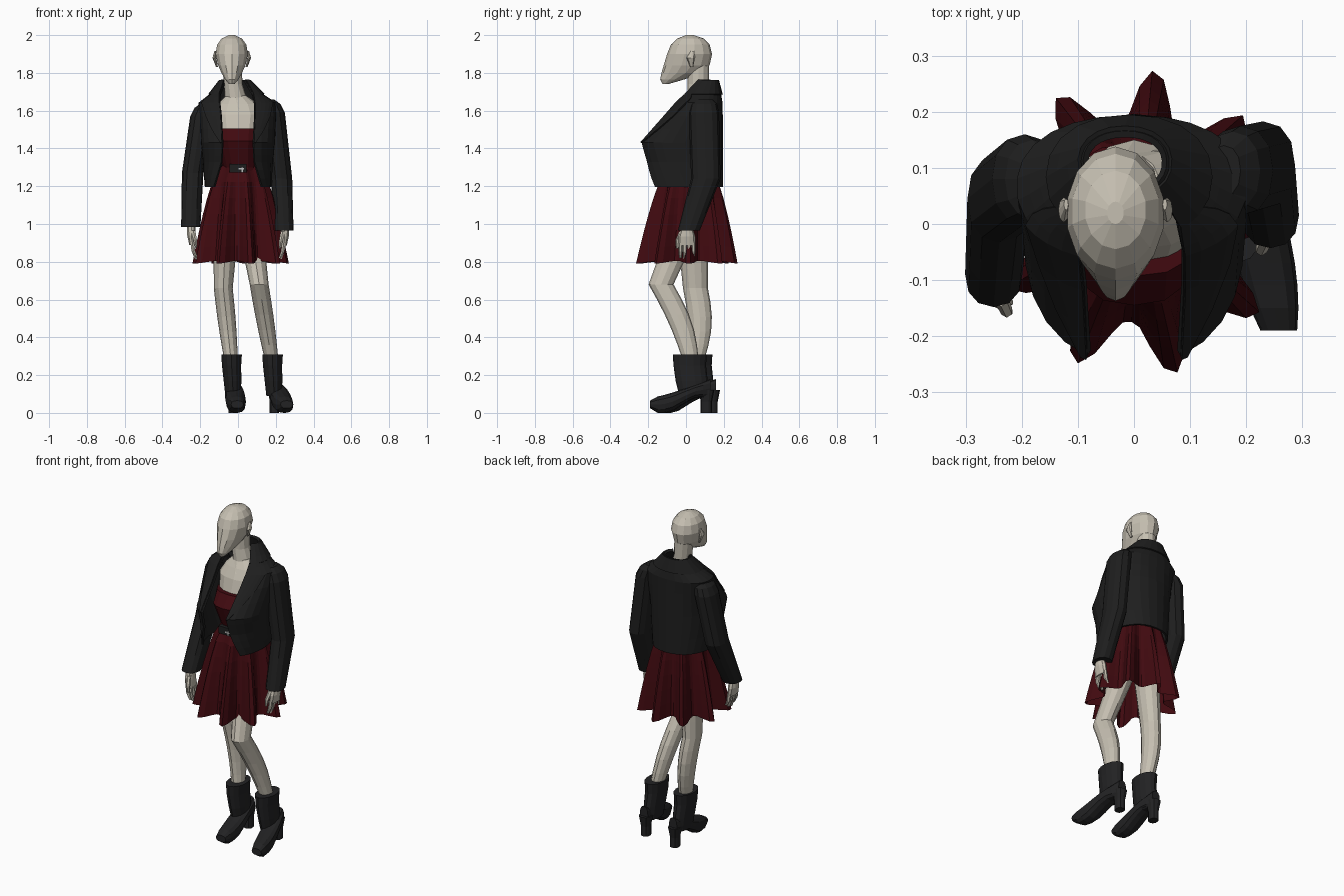
import bpy, bmesh, math
from mathutils import Vector

if "Cube" in bpy.data.objects:
    bpy.data.objects.remove(bpy.data.objects["Cube"])


def material(name, red, green, blue):
    mat = bpy.data.materials.new(name)
    mat.use_nodes = True
    colour = (red, green, blue, 1)
    mat.diffuse_color = colour
    mat.node_tree.nodes["Principled BSDF"].inputs["Base Color"].default_value = colour
    return mat


SKIN = material("pale skin", .56, .52, .44)
CLOTH = material("black cloth", .013, .013, .013)
LEATHER = material("black leather", .016, .016, .017)
RED = material("dark red cloth", .052, .003, .005)
METAL = material("pale metal", .5, .5, .5)


def surface(name, rows, mat, closed=True, caps=True, thickness=0):
    """Bridge equally long rows of points into one surface."""
    bm = bmesh.new()
    verts = [[bm.verts.new(point) for point in row] for row in rows]
    count = len(verts[0])
    for lower, upper in zip(verts, verts[1:]):
        for i in range(count if closed else count - 1):
            j = (i + 1) % count
            bm.faces.new((lower[i], lower[j], upper[j], upper[i]))
    if caps and closed:
        bm.faces.new(verts[0])
        bm.faces.new(verts[-1])
    bmesh.ops.recalc_face_normals(bm, faces=bm.faces)
    mesh = bpy.data.meshes.new(name)
    bm.to_mesh(mesh)
    bm.free()
    mesh.materials.append(mat)
    ob = bpy.data.objects.new(name, mesh)
    bpy.context.collection.objects.link(ob)
    if thickness:
        solid = ob.modifiers.new("thickness", "SOLIDIFY")
        solid.thickness = thickness
        solid.offset = 0


def power(value, exponent):
    return math.copysign(abs(value) ** exponent, value)


def ring(x, y, z, width, depth, count=12, exponent=1):
    angles = [math.tau * i / count for i in range(count)]
    return [(x + width * power(math.sin(a), exponent),
             y - depth * power(math.cos(a), exponent), z) for a in angles]


def loft(name, sections, mat, count=12, exponent=1):
    surface(name, [ring(*section, count, exponent) for section in sections], mat)


def blend(keys, steps):
    """Sections evenly spaced between key sections."""
    keys = [Vector(key) for key in keys]
    sections = [a.lerp(b, i / steps) for a, b in zip(keys, keys[1:]) for i in range(steps)]
    return sections + [keys[-1]]


def block(name, centre, size, mat):
    bpy.ops.mesh.primitive_cube_add(size=1, location=centre)
    ob = bpy.context.object
    ob.name = name
    ob.scale = size
    ob.data.materials.append(mat)


# Head: height, front, back and half width from chin to crown
HEAD_X = -.033
profile = [(1.742, -.125, -.09, .016), (1.765, -.137, -.01, .036), (1.8, -.13, .08, .056),
           (1.84, -.118, .125, .074), (1.9, -.1, .138, .088), (1.95, -.08, .125, .079),
           (1.982, -.045, .095, .055), (2, 0, .04, .015)]
loft("head", [(HEAD_X, (front + back) / 2, z, width, (back - front) / 2)
              for z, front, back, width in profile], SKIN, 14)
for side, label in ((-1, "right"), (1, "left")):
    x = HEAD_X + side * .088
    loft(label + "_ear", [(x - side * .01, .03, 1.83, .005, .008), (x + side * .004, .025, 1.88, .01, .022),
                          (x, .035, 1.915, .004, .01)], SKIN, 8)

# Neck and chest
loft("neck", [(0, .06, 1.61, .09, .09), (-.012, .068, 1.67, .058, .062), (-.025, .065, 1.74, .049, .056),
              (HEAD_X, .065, 1.85, .052, .058)], SKIN)
loft("chest", [(0, .03, 1.46, .12, .11), (0, .045, 1.58, .14, .09), (0, .06, 1.635, .11, .075),
               (-.01, .07, 1.68, .055, .055)], SKIN, 14, .9)

# Dress: bodice and pleated skirt
loft("bodice", [(.01, .02, 1.2, .1, .13), (.01, .015, 1.3, .09, .115), (0, 0, 1.44, .118, .145),
                (0, .025, 1.505, .126, .118)], RED, 16, .8)
FOLDS, STEPS, LEVELS = 9, 72, 6
rows = []
for level in range(LEVELS + 1):
    t = level / LEVELS
    row = []
    for i in range(STEPS):
        angle = math.tau * i / STEPS
        fold = (.5 + .5 * math.cos(FOLDS * (angle - math.radians(84)))) ** 1.5
        radius = .105 + .07 * math.sqrt(t) + .1 * fold * t ** .75
        row.append((.01 + .95 * radius * math.cos(angle), .015 * (1 - t) + radius * math.sin(angle),
                    1.31 - .52 * t + .015 * (1 - fold) * t ** 3))
    rows.append(row)
surface("skirt", rows, RED, caps=False)

# Belt buckle
block("buckle_plate", (0, -.108, 1.295), (.09, .03, .045), CLOTH)
block("buckle_bar", (.018, -.125, 1.293), (.03, .008, .008), METAL)
block("buckle_pin", (.022, -.125, 1.286), (.008, .008, .026), METAL)

# Jacket sections: height, half width, front, back, half opening
jacket = blend([(1.195, .17, -.215, .19, .125), (1.33, .18, -.22, .19, .085), (1.43, .19, -.245, .19, .08),
                (1.64, .2, -.055, .188, .09), (1.685, .135, -.015, .18, .085), (1.76, .07, .06, .16, .05)], 3)
CURVE = .9


def jacket_row(section, start, end, count, grow=0):
    """Points along a section; 0 is the right front edge and 1 the left one."""
    z, width, front, back, gap = section
    edge = math.asin((gap / width) ** (1 / CURVE))
    centre = min(0, 1.6 - z) / 10
    row = []
    for i in range(count + 1):
        t = start + (end - start) * i / count
        angle = edge + t * (math.tau - 2 * edge)
        row.append((centre - (width + grow) * power(math.sin(angle), CURVE),
                    (front + back) / 2 - ((back - front) / 2 + grow) * power(math.cos(angle), CURVE), z))
    return row


surface("jacket_body", [jacket_row(s, 0, 1, 22) for s in jacket], CLOTH, closed=False, thickness=.012)

# Lapels folded over the front edges, and the collar
folded = jacket[6:14]
for edge, inward, label in ((0, 1, "right"), (1, -1, "left")):
    rows = []
    for i, section in enumerate(folded):
        width = .01 + .12 * math.sin(math.pi * i / len(folded))
        rows.append(jacket_row(section, edge, edge + inward * width, 4, .01))
    surface(label + "_lapel", rows, CLOTH, closed=False, thickness=.008)
surface("collar", [jacket_row(s, 0, 1, 16, .01) for s in jacket[-4:]], CLOTH, closed=False, thickness=.01)


# Sleeves
def sleeve(label, shoulder, elbow, cuff):
    joints = [(*shoulder, .058, .08), (*elbow, .057, .078), (*cuff, .051, .058)]
    x, y, z = shoulder
    inward = -math.copysign(.03, x)
    cap = [(x + inward, y, z + .07, .03, .045), (x + inward / 2, y, z + .045, .05, .07)]
    loft(label + "_sleeve", cap + blend(joints, 3), CLOTH, 12, .9)


sleeve("left", (.19, .095, 1.59), (.23, .105, 1.24), (.243, .015, .965))
sleeve("right", (-.195, .08, 1.57), (-.24, .045, 1.27), (-.25, -.09, .985))


# Hands: palm, four fingers and a thumb
def hand(label, x, y, z):
    inward = -math.copysign(.01, x)
    loft(label + "_palm", [(x, y, z, .024, .028), (x, y, z - .05, .023, .044),
                           (x + inward / 2, y, z - .1, .017, .045)], SKIN, 10)
    for i in range(4):
        across = y + .023 * (i - 1.5)
        length = .165 + .015 * math.sin(i * 1.2)
        loft(f"{label}_finger_{i + 1}", [(x + inward / 2, across, z - .085, .012, .012),
                                         (x + inward, across, z - .13, .011, .011),
                                         (x + inward * 2.5, across, z - length, .007, .007)], SKIN, 6)
    loft(label + "_thumb", [(x + inward, y - .028, z - .025, .013, .014),
                            (x + inward * 2, y - .05, z - .075, .011, .012),
                            (x + inward * 2.5, y - .052, z - .115, .006, .006)], SKIN, 6)


hand("left_hand", .247, .005, .985)
hand("right_hand", -.247, -.105, .99)


# Legs: tapering thigh, then a calf that swells backward
def leg(label, hip, knee, ankle):
    thigh = blend([(*hip, .07, .085), (*knee, .05, .066)], 4)
    calf = blend([(*knee, .05, .066), (*ankle, .036, .042)], 5)
    for i, section in enumerate(calf):
        swell = math.sin(math.pi * i / 5)
        section[1] += .022 * swell
        section[3] += .004 * swell
        section[4] += .008 * swell
    loft(label + "_leg", thigh[:-1] + calf, SKIN)


leg("left", (.055, .02, 1.05), (.112, -.132, .68), (.178, .025, .28))
leg("right", (-.06, .03, 1.05), (-.078, .05, .66), (-.037, .055, .28))


# Heeled ankle boots: shaft, arched foot and heel
def boot(label, x, y, splay):
    loft(label + "_boot_shaft", [(x + .008, y + .02, .09, .042, .075), (x + .005, y + .01, .17, .048, .085),
                                 (x, y, .25, .052, .086), (x, y, .31, .056, .09)], LEATHER, 14)
    rows = []
    for i in range(9):
        t = i / 8
        low = min(.08, max(0, t - .32) / 5) + .025 * (i == 0)
        high = .08 + .1 * t ** 1.3 - .015 * (i == 0)
        width = .054 * math.sqrt(math.sin(math.pi * (.12 + .8 * t)))
        outline = ring(x + .01 + splay * (1 - t), (low + high) / 2, 0, width, (high - low) / 2, 12, .8)
        rows.append([(px, y - .21 + .32 * t, pz) for px, pz, _ in outline])
    surface(label + "_boot_foot", rows, LEATHER)
    heel = (x + .01, y + .088)
    loft(label + "_boot_heel", [(*heel, 0, .026, .03), (*heel, .06, .026, .03), (*heel, .12, .036, .042)],
         LEATHER, 10, .8)


boot("left", .183, .02, .065)
boot("right", -.034, .05, .02)
